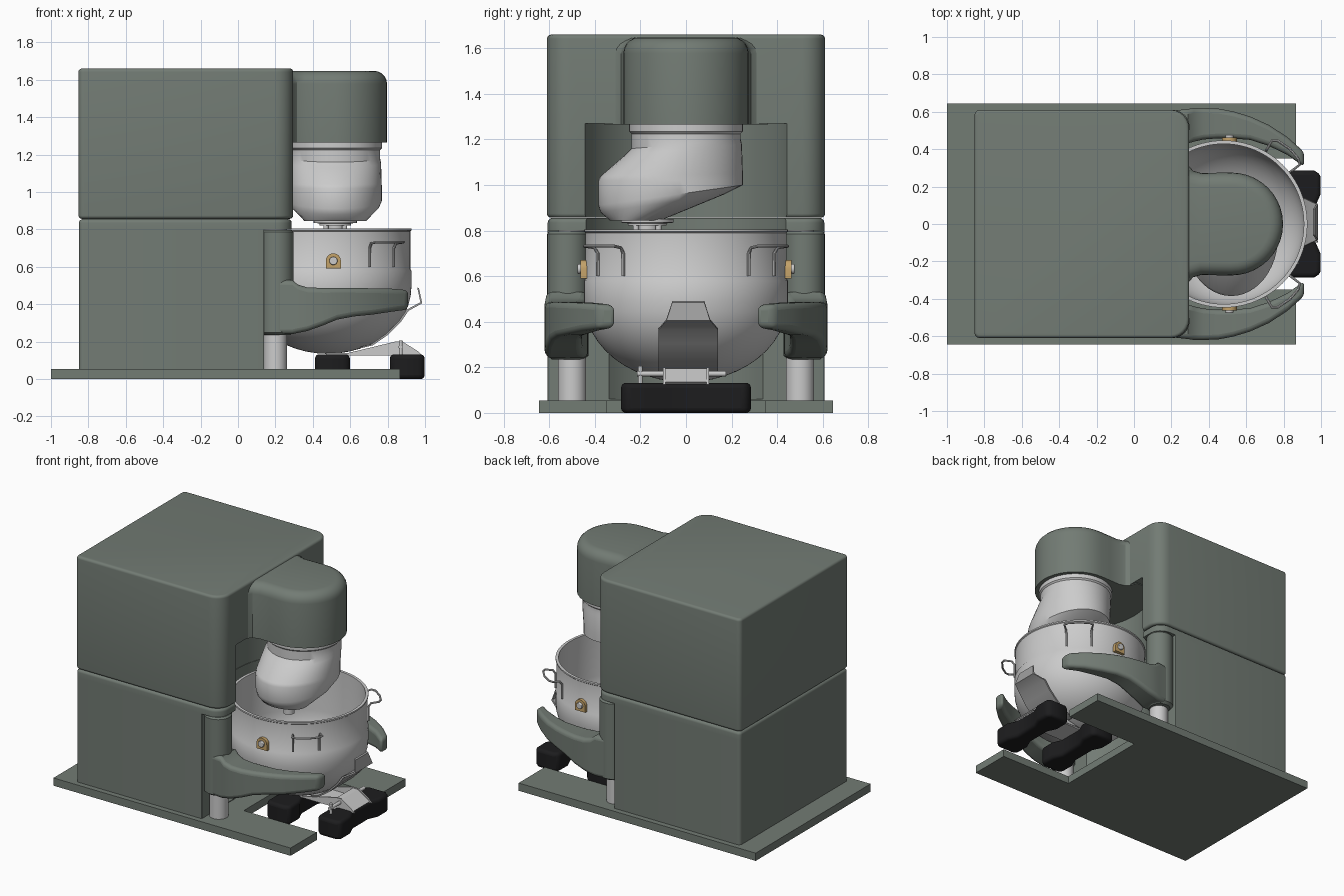
import bpy, bmesh
from math import sin, cos, pi, radians
from mathutils import Vector

if "Cube" in bpy.data.objects:
    bpy.data.objects.remove(bpy.data.objects["Cube"])


def material(name, rgb):
    m = bpy.data.materials.new(name)
    m.diffuse_color = (*rgb, 1)
    m.use_nodes = True
    m.node_tree.nodes["Principled BSDF"].inputs["Base Color"].default_value = m.diffuse_color
    return m


GREEN = material("green_paint", (0.17, 0.20, 0.175))
BLACK = material("black_rubber", (0.012, 0.012, 0.013))
BRASS = material("brass", (0.55, 0.36, 0.14))
CHUTE = material("dark_steel", (0.35, 0.35, 0.35))
BX = 0.48   # bowl axis


def finish(name, bm, mat=None, bevel=0):
    bmesh.ops.recalc_face_normals(bm, faces=bm.faces)
    me = bpy.data.meshes.new(name)
    bm.to_mesh(me)
    bm.free()
    ob = bpy.data.objects.new(name, me)
    bpy.context.collection.objects.link(ob)
    if mat:
        me.materials.append(mat)
    if bevel:
        b = ob.modifiers.new("bevel", 'BEVEL')
        b.width, b.segments, b.limit_method, b.angle_limit = bevel, 4, 'ANGLE', radians(40)
    smooth(ob)
    return ob


def smooth(ob):
    bpy.ops.object.select_all(action='DESELECT')
    ob.select_set(True)
    bpy.context.view_layer.objects.active = ob
    bpy.ops.object.shade_smooth_by_angle(angle=radians(32))


def loft(name, rings, mat=None, bevel=0):
    """Skin closed rings of equal point count and cap both ends."""
    bm = bmesh.new()
    vs = [[bm.verts.new(p) for p in r] for r in rings]
    n = len(vs[0])
    for a, b in zip(vs, vs[1:]):
        for i in range(n):
            bm.faces.new((a[i], a[(i + 1) % n], b[(i + 1) % n], b[i]))
    bm.faces.new(vs[0])
    bm.faces.new(vs[-1])
    return finish(name, bm, mat, bevel)


def revolve(name, x, y, profile, mat=None, n=48):
    return loft(name, [[(x + r * cos(2 * pi * i / n), y + r * sin(2 * pi * i / n), z)
                        for i in range(n)] for r, z in profile], mat)


def prism(name, outline, h0, h1, mat=None, top=0, bottom=0, axis='z', bevel=0):
    """Extrude an outline along z (or an xz outline along y), rounding either rim."""
    bm = bmesh.new()
    lo = [bm.verts.new((a, b, h0)) for a, b in outline]
    hi = [bm.verts.new((a, b, h1)) for a, b in outline]
    n = len(lo)
    bm.faces.new(lo)
    bm.faces.new(hi)
    for i in range(n):
        bm.faces.new((lo[i], lo[(i + 1) % n], hi[(i + 1) % n], hi[i]))
    bmesh.ops.recalc_face_normals(bm, faces=bm.faces)
    for h, w in ((h1, top), (h0, bottom)):
        if w:
            es = [e for e in bm.edges if all(abs(v.co.z - h) < 1e-5 for v in e.verts)]
            bmesh.ops.bevel(bm, geom=es, offset=w, segments=5, profile=0.5, affect='EDGES')
    if axis == 'y':
        for v in bm.verts:
            v.co = Vector((v.co.x, v.co.z, v.co.y))
    return finish(name, bm, mat, bevel)


def round_rect(x0, x1, y, rb, rf):
    pts = []
    for cx, cy, r, a in ((x1 - rf, y - rf, rf, 0), (x0 + rb, y - rb, rb, 90),
                         (x0 + rb, rb - y, rb, 180), (x1 - rf, rf - y, rf, 270)):
        pts += [(cx + r * cos(radians(a + 15 * k)), cy + r * sin(radians(a + 15 * k))) for k in range(7)]
    return pts


def rect(x0, x1, y0, y1):
    return [(x0, y0), (x1, y0), (x1, y1), (x0, y1)]


# Base plate with open slot
prism("base_plate", [(-1, -.645), (.865, -.645), (.865, -.35), (.29, -.35), (.29, .35), (.865, .35),
                     (.865, .645), (-1, .645)], 0, .055, GREEN)

# Housing blocks, hollowed by the bowl clearance cylinder
blocks = [prism("lower_housing", round_rect(-.85, .14, .607, .025, .005), .05, .805, GREEN),
          prism("lower_housing_cap", round_rect(-.85, .287, .607, .025, .09), .80, .855, GREEN, top=.02),
          prism("upper_housing", round_rect(-.853, .295, .61, .03, .1), .857, 1.66, GREEN, top=.018, bottom=.018)]
cutter = revolve("clearance_cutter", BX, 0, [(.48, .06), (.48, 1.27)], GREEN, 96)
cutter.hide_render = True
for ob in blocks:
    m = ob.modifiers.new("recess", 'BOOLEAN')
    m.operation, m.solver, m.object = 'DIFFERENCE', 'EXACT', cutter
    bpy.context.view_layer.objects.active = ob
    bpy.ops.object.modifier_apply(modifier="recess")
    smooth(ob)
bpy.data.objects.remove(cutter)

# Motor head with flared root
side = [(.2, .36), (.275, .36), (.29, .315), (.315, .285), (.36, .272), (.44, .274)]
nose = [(.52 + .277 * sin(radians(a)), .275 * cos(radians(a))) for a in range(0, 181, 9)]
prism("motor_head", side + nose + [(x, -y) for x, y in reversed(side)], 1.265, 1.648, GREEN, top=.07)


# Planetary mixing head: tilted elliptical sections (y left, z left, y right, z right, x radius)
def section(yl, zl, yr, zr, rx, n=48):
    cy, ry, cz, rz = (yl + yr) / 2, (yr - yl) / 2, (zl + zr) / 2, (zr - zl) / 2
    return [(.52 + rx * cos(2 * pi * i / n), cy + ry * sin(2 * pi * i / n),
             cz + rz * sin(2 * pi * i / n)) for i in range(n)]


loft("planetary_head", [section(*s) for s in (
    (-.25, 1.28, .25, 1.28, .25), (-.25, 1.235, .25, 1.235, .25), (-.24, 1.225, .24, 1.225, .24),
    (-.24, 1.16, .24, 1.20, .24), (-.27, 1.13, .245, 1.18, .245), (-.375, 1.04, .25, 1.05, .248),
    (-.385, 1.02, .25, 1.02, .25), (-.385, .91, .25, 1.0, .25), (-.375, .88, .17, .96, .235),
    (-.335, .845, -.11, .845, .165))])
revolve("tool_flange", .52, -.17, [(.115, .85), (.115, .835), (.085, .832), (.085, .822)])
revolve("tool_shaft", .52, -.17, [(.052, .83), (.052, .79), (.036, .785), (.036, .745)])
for i in range(4):
    a = i * pi / 2 + pi / 4
    revolve("flange_stud", .52 + .07 * cos(a), -.17 + .07 * sin(a), [(.014, .83), (.014, .80)], n=12)

# Mixing bowl
ARC = [90 * k / 12 for k in range(13)]
outer = [(max(.447 * sin(radians(a)), .01), .49 - .355 * cos(radians(a))) for a in ARC]
inner = [(max(.428 * sin(radians(a)), .01), .49 - .34 * cos(radians(a))) for a in reversed(ARC)]
revolve("mixing_bowl", BX, 0, outer + [(.447, .58), (.441, .59), (.441, .79), (.447, .795), (.447, .805),
                                       (.428, .805)] + inner, n=96)

# Discharge chute: bent sheet with a lip (x, z, half width)
bend = [(.66, .165, .125), (.72, .18, .13), (.80, .235, .13), (.87, .305, .13), (.912, .365, .13),
        (.985, .405, .096), (.968, .485, .07)]
loft("discharge_chute", [[(x, .01 - w, z), (x, .01 + w, z), (x - .01, .01 + w, z + .006),
                          (x - .01, .01 - w, z + .006)] for x, z, w in bend], CHUTE)

# Lifting yoke, bowl latches and handles on both sides
arm = [(.20, .44, .605, .24, .53), (.29, .432, .615, .24, .53), (.32, .44, .62, .247, .505),
       (.37, .452, .62, .257, .49), (.45, .458, .617, .285, .487), (.53, .457, .602, .318, .487),
       (.62, .45, .575, .335, .487), (.72, .418, .53, .345, .485), (.82, .37, .465, .36, .483),
       (.91, .305, .385, .372, .475)]   # x, inner y, outer y, bottom z, top z
for s, tag in ((-1, "front"), (1, "back")):
    revolve("lift_post_" + tag, .2, s * .5, [(.062, .05), (.062, .85)], n=32)
    revolve("lift_sleeve_" + tag, .207, s * .519, [(.07, .235), (.09, .25), (.09, .785), (.08, .797)], GREEN)
    loft("yoke_arm_" + tag, [[(x, s * a, zb), (x, s * b, zb), (x, s * b, zt), (x, s * a, zt)]
                             for x, a, b, zb, zt in arm], GREEN, bevel=.025)
    arch = [(.47, .59), (.55, .59)] + [(.51 + .04 * cos(radians(t)), .632 + .04 * sin(radians(t)))
                                       for t in range(0, 181, 15)]
    prism("latch_plate_" + tag, arch, *sorted((s * .43, s * .462)), BRASS, axis='y')
    disc = [(.51 + .022 * cos(t * pi / 12), .632 + .022 * sin(t * pi / 12)) for t in range(24)]
    prism("latch_knob_" + tag, disc, *sorted((s * .45, s * .476)), axis='y', bevel=.005)

    cu = bpy.data.curves.new("bowl_handle_" + tag, 'CURVE')
    cu.dimensions, cu.bevel_depth, cu.bevel_resolution = '3D', .007, 2
    path = [(38, .447, .6), (38, .447, .70), (38, .465, .725), (38, .515, .732), (41, .53, .732), (49, .535, .732),
            (57, .53, .732), (60, .515, .732), (60, .465, .725), (60, .447, .70), (60, .447, .6)]
    sp = cu.splines.new('POLY')
    sp.points.add(len(path) - 1)
    for p, (a, r, z) in zip(sp.points, path):
        p.co = (BX + r * cos(radians(a)), s * r * sin(radians(a)), z, 1)
    ob = bpy.data.objects.new("bowl_handle_" + tag, cu)
    bpy.context.collection.objects.link(ob)
    bpy.ops.object.select_all(action='DESELECT')
    ob.select_set(True)
    bpy.context.view_layer.objects.active = ob
    bpy.ops.object.convert(target='MESH')
    smooth(ob)

# Dolly: waisted rubber rollers joined by a light steel frame
half = [(.06, -.285), (.093, -.265), (.093, -.16), (.062, -.09), (.062, .09), (.093, .16), (.093, .265), (.06, .285)]
for cx, tag in ((.505, "rear"), (.905, "front")):
    prism("roller_" + tag, [(cx + x, y) for x, y in half] + [(cx - x, y) for x, y in reversed(half)],
          0, .132, BLACK, bevel=.022)
prism("dolly_plate", rect(.47, .96, -.095, .095), .125, .14)
for y in (-.1, .09):
    prism("dolly_side_plate", [(.57, .135), (.985, .125), (.96, .15), (.88, .2), (.84, .2)], y, y + .01, axis='y')
prism("dolly_cover", [(.84, .195), (.88, .195), (.975, .135), (.965, .13), (.878, .185), (.84, .185)],
      -.1, .1, axis='y')
bar = [(.87 + .012 * cos(t * pi / 8), .172 + .012 * sin(t * pi / 8)) for t in range(16)]
prism("dolly_bar", bar, -.215, .175, axis='y')
revolve("dolly_pin", .87, -.2, [(.01, .11), (.01, .205)], n=16)
